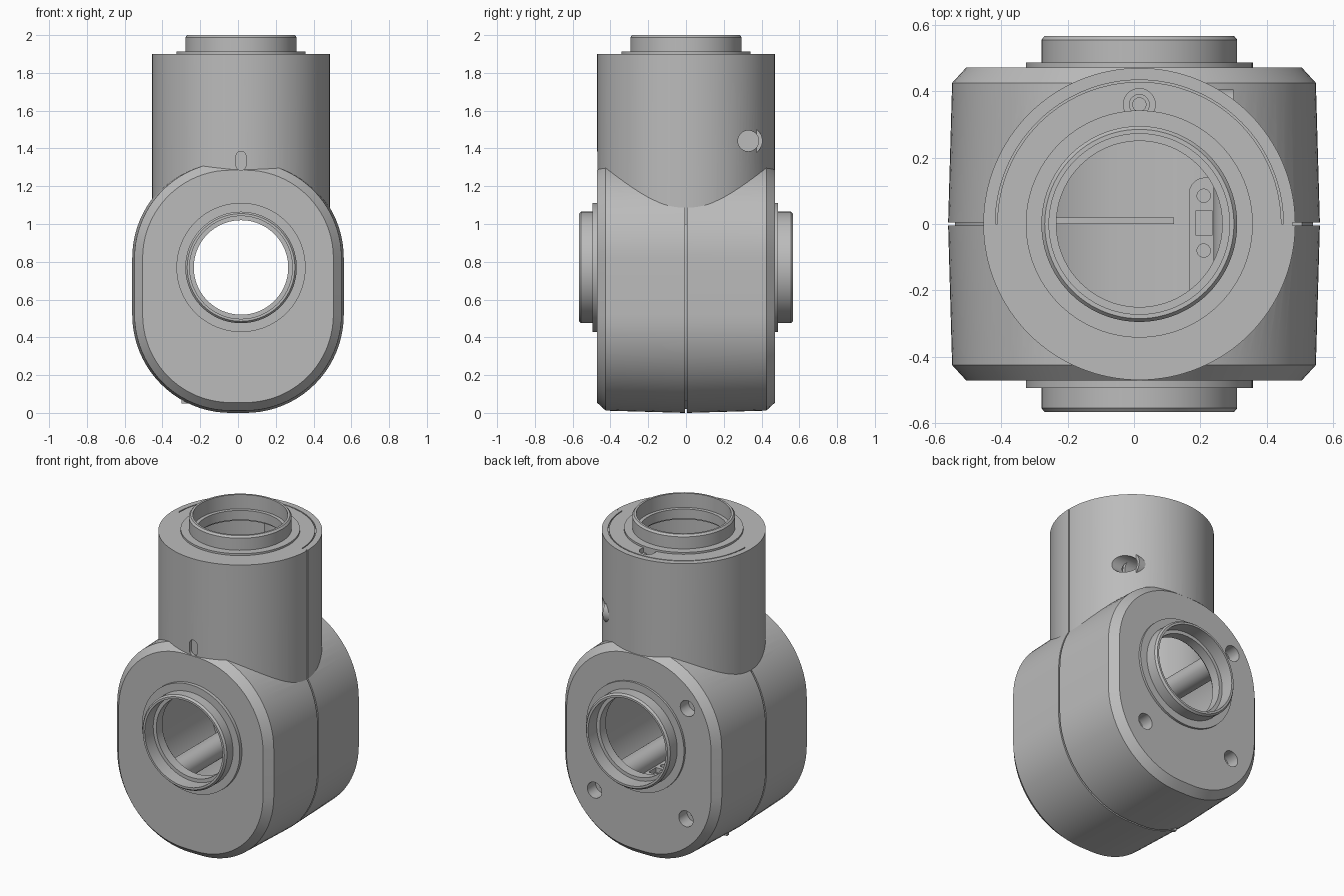
import bpy, bmesh, math
from mathutils import Matrix, Vector

if "Cube" in bpy.data.objects:
    bpy.data.objects.remove(bpy.data.objects["Cube"], do_unlink=True)

grey = bpy.data.materials.new("plain grey")
grey.use_nodes = True
grey.diffuse_color = (0.5, 0.5, 0.5, 1)
grey.node_tree.nodes["Principled BSDF"].inputs["Base Color"].default_value = (0.5, 0.5, 0.5, 1)

CX = 0.016       # shared axis of the sleeve and ports
PORT_Z = 0.77    # height of the front and back ports
ALONG = {"x": Matrix.Rotation(math.pi / 2, 4, "Y"),
         "y": Matrix.Rotation(-math.pi / 2, 4, "X"),
         "-y": Matrix.Rotation(math.pi / 2, 4, "X"),
         "z": Matrix.Identity(4)}


def finish(name, bm):
    bmesh.ops.recalc_face_normals(bm, faces=bm.faces)
    mesh = bpy.data.meshes.new(name)
    bm.to_mesh(mesh)
    bm.free()
    mesh.materials.append(grey)
    obj = bpy.data.objects.new(name, mesh)
    bpy.context.collection.objects.link(obj)
    return obj


def rounded(w, z0, z1, r, cx=0.0, steps=20):
    """Outline of an upright rounded rectangle as (x, z) pairs."""
    corners = [(w - r, z1 - r), (r - w, z1 - r), (r - w, z0 + r), (w - r, z0 + r)]
    return [(cx + x + r * math.cos(a), z + r * math.sin(a))
            for i, (x, z) in enumerate(corners)
            for a in [(i + s / steps) * math.pi / 2 for s in range(steps + 1)]]


def loft(name, rings):
    """Skin a list of (y, outline) sections and cap both ends."""
    bm = bmesh.new()
    loops = [[bm.verts.new((x, y, z)) for x, z in outline] for y, outline in rings]
    n = len(loops[0])
    for a, b in zip(loops, loops[1:]):
        for i in range(n):
            bm.faces.new((a[i], a[(i + 1) % n], b[(i + 1) % n], b[i]))
    bm.faces.new(loops[0])
    bm.faces.new(loops[-1])
    return finish(name, bm)


def rod(name, start, length, r, axis="z", segs=48):
    bm = bmesh.new()
    bmesh.ops.create_cone(bm, cap_ends=True, segments=segs, radius1=r, radius2=r, depth=length,
                          matrix=Matrix.Translation(start) @ ALONG[axis]
                          @ Matrix.Translation((0, 0, length / 2)))
    return finish(name, bm)


def box(name, lo, hi):
    bm = bmesh.new()
    lo, hi = Vector(lo), Vector(hi)
    bmesh.ops.create_cube(bm, size=1, matrix=Matrix.Translation((lo + hi) / 2)
                          @ Matrix.Diagonal((*(hi - lo), 1)))
    return finish(name, bm)


def lathe(name, profile, at, axis="z", angle=2 * math.pi, steps=96):
    """Spin a closed (radius, height) profile about an axis."""
    bm = bmesh.new()
    verts = [bm.verts.new((r, 0, h)) for r, h in profile]
    edges = [bm.edges.new((verts[i - 1], verts[i])) for i in range(len(verts))]
    bmesh.ops.spin(bm, geom=verts + edges, axis=(0, 0, 1), cent=(0, 0, 0),
                   angle=angle, steps=steps)
    bmesh.ops.remove_doubles(bm, verts=bm.verts, dist=1e-5)
    bmesh.ops.holes_fill(bm, edges=[e for e in bm.edges if e.is_boundary])
    bmesh.ops.transform(bm, verts=bm.verts, matrix=Matrix.Translation(at) @ ALONG[axis])
    return finish(name, bm)


def combine(target, tool, operation="DIFFERENCE"):
    mod = target.modifiers.new("combine", "BOOLEAN")
    mod.operation, mod.solver, mod.object = operation, "EXACT", tool
    bpy.context.view_layer.objects.active = target
    bpy.ops.object.modifier_apply(modifier=mod.name)
    bpy.data.objects.remove(tool, do_unlink=True)


def outline(inset):
    return rounded(0.56 - inset, inset, 1.34 - inset, 0.52 - inset)


# Main housing: chamfered, slightly drafted block with a seam groove round the middle
sections = [(0.472, 0.055), (0.425, 0.012), (0.005, 0), (0.005, 0.02)]
rings = [(-y, outline(d)) for y, d in sections] + [(y, outline(d)) for y, d in reversed(sections)]
housing = loft("housing", rings)

# Upright sleeve, then the hollow inside
combine(housing, rod("sleeve", (CX, 0, 0.7), 1.2, 0.47, segs=128), "UNION")
combine(housing, loft("cavity", [(y, outline(0.08)) for y in (-0.41, 0.41)]))
combine(housing, rod("sleeve_cavity", (CX, 0, 0.85), 0.99, 0.41, segs=96))

# Openings for the three ports
combine(housing, rod("through_bore", (CX, -0.6, PORT_Z), 1.2, 0.26, "y", 96))
combine(housing, rod("top_bore", (CX, 0, 1.7), 0.4, 0.26, "z", 96))

# Screw pillars and holes in the back face
for x, z in [(-0.34, 1.04), (0.31, 0.35), (-0.33, 0.34)]:
    combine(housing, rod("pillar", (x, -0.44, z), 0.88, 0.07, "y"), "UNION")
    combine(housing, rod("hole", (x, 0.39, z), 0.2, 0.05, "y"))
    combine(housing, rod("pilot", (x, 0.25, z), 0.2, 0.025, "y"))

# Side screw hole and top screw hole with their inner bosses
combine(housing, rod("side_boss", (0.08, 0.33, 1.44), 0.22, 0.075, "x"), "UNION")
combine(housing, rod("side_hole", (0.14, 0.33, 1.44), 0.5, 0.055, "x"))
combine(housing, rod("top_boss", (CX, 0.36, 1.6), 0.27, 0.07), "UNION")
for r, depth in [(0.048, 0.03), (0.03, 0.05), (0.02, 0.12)]:
    combine(housing, rod("top_hole", (CX, 0.36, 1.9 - depth), 0.2, r))

# Index slot, sleeve seam and the half-round joint line on the top face
slot = rounded(0.026, 1.285, 1.385, 0.0255, CX, 8)
combine(housing, loft("slot", [(-0.6, slot), (-0.45, slot)]))
combine(housing, box("sleeve_seam", (CX + 0.462, -0.004, 1.0), (0.6, 0.004, 2.0)))
combine(housing, lathe("joint_line", [(0.428, -0.008), (0.434, -0.008), (0.434, 0.02), (0.428, 0.02)],
                       (CX, 0, 1.9), angle=math.pi, steps=64))


# Port collars: flange, raised rim with a chamfered lip, inner ledge
def collar(name, at, axis, flange, height):
    profile = [(0.25, -0.05), (0.342, -0.05), (0.342, flange), (0.295, flange),
               (0.295, height - 0.012), (0.285, height), (0.272, height),
               (0.272, 0.01), (0.25, 0.01)]
    return lathe(name, profile, at, axis)


parts = [housing,
         collar("front_collar", (CX, -0.472, PORT_Z), "-y", 0.022, 0.095),
         collar("back_collar", (CX, 0.472, PORT_Z), "y", 0.014, 0.095),
         collar("top_collar", (CX, 0, 1.9), "z", 0.012, 0.1)]

# Inner mounting rail with a rounded end, two screw sockets and a notch
rail = box("mounting_rail", (0.165, -0.43, 0.24), (0.265, 0.09, 0.32))
combine(rail, rod("rail_end", (0.215, 0.09, 0.24), 0.08, 0.05), "UNION")
for y in (-0.08, 0.085):
    combine(rail, rod("socket", (0.21, y, 0.28), 0.1, 0.02))
combine(rail, box("notch", (0.187, -0.035, 0.29), (0.235, 0.04, 0.4)))
rail_web = box("rail_web", (0.19, -0.43, 0.06), (0.24, 0.09, 0.25))

# Overlapping lip along the seam on the inner floor
floor_lip = box("floor_lip", (-0.3, 0.0, 0.05), (0.12, 0.02, 0.15))
parts += [rail, rail_web, floor_lip]

bpy.ops.object.select_all(action="DESELECT")
for obj in parts:
    obj.select_set(True)
bpy.context.view_layer.objects.active = housing
bpy.ops.object.shade_smooth_by_angle(angle=math.radians(25))
